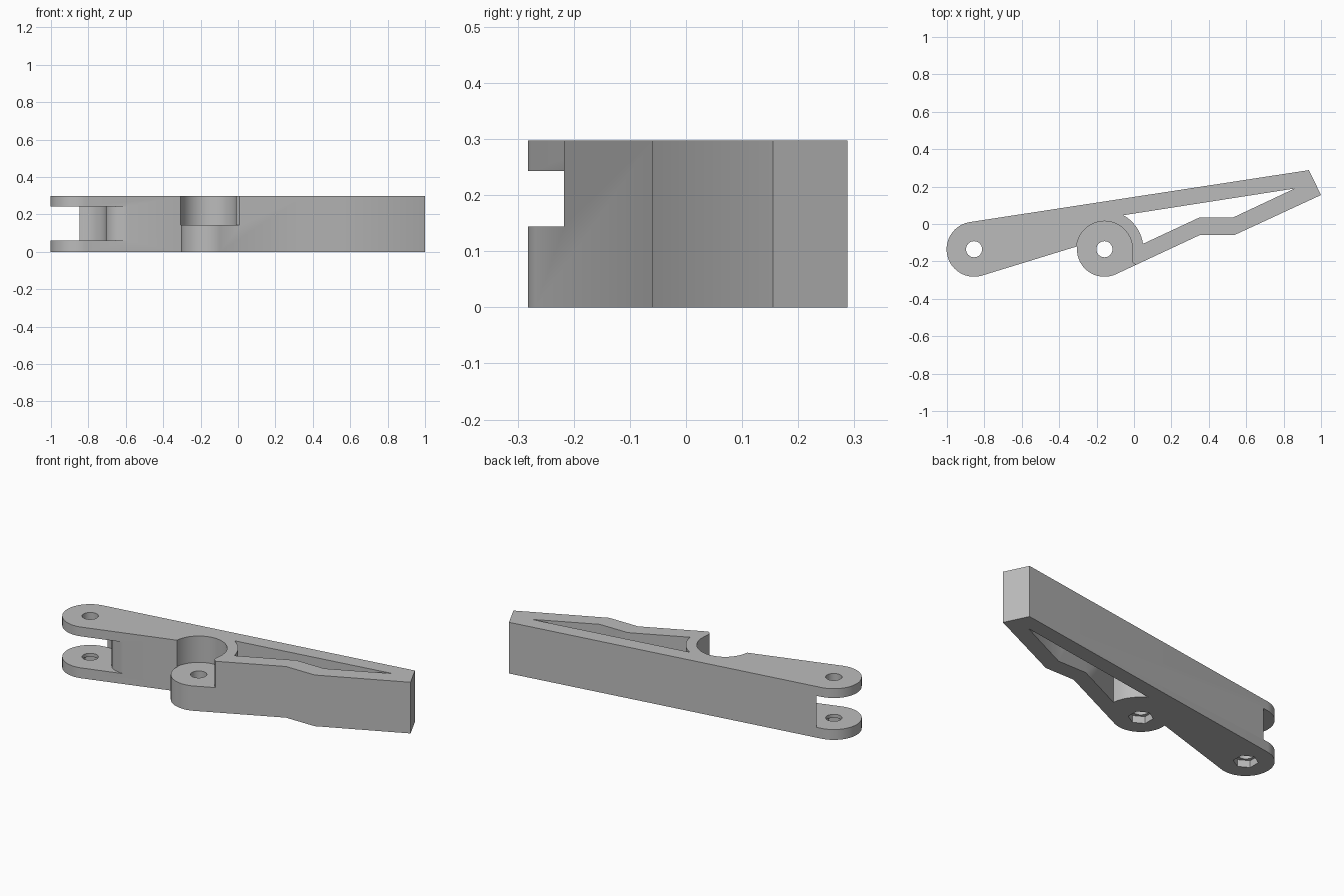
import bpy
import bmesh
from math import cos, sin, radians

if "Cube" in bpy.data.objects:
    bpy.data.objects.remove(bpy.data.objects["Cube"], do_unlink=True)

HEIGHT = 0.297
END_HINGE = (-0.855, -0.135)
MID_HINGE = (-0.158, -0.135)
EYE_RADIUS = 0.147

grey = bpy.data.materials.new("plain grey")
grey.use_nodes = True
grey.diffuse_color = (0.5, 0.5, 0.5, 1)
grey.node_tree.nodes["Principled BSDF"].inputs["Base Color"].default_value = (0.5, 0.5, 0.5, 1)


def arc(center, radius, start, end, steps=32):
    angles = [radians(start + (end - start) * i / steps) for i in range(steps + 1)]
    return [(center[0] + radius * cos(a), center[1] + radius * sin(a)) for a in angles]


def prism(name, outline, bottom, top):
    """Extrude a flat outline upward into a solid."""
    bm = bmesh.new()
    base = bm.faces.new([bm.verts.new((x, y, bottom)) for x, y in outline])
    grown = bmesh.ops.extrude_face_region(bm, geom=[base])["geom"]
    verts = [v for v in grown if isinstance(v, bmesh.types.BMVert)]
    bmesh.ops.translate(bm, verts=verts, vec=(0, 0, top - bottom))
    bmesh.ops.recalc_face_normals(bm, faces=bm.faces)
    mesh = bpy.data.meshes.new(name)
    bm.to_mesh(mesh)
    bm.free()
    mesh.materials.append(grey)
    obj = bpy.data.objects.new(name, mesh)
    bpy.context.collection.objects.link(obj)
    return obj


def cut(target, name, outline, bottom, top):
    """Subtract a prism from the target, then discard the cutter."""
    cutter = prism(name, outline, bottom, top)
    cutter.hide_render = True
    mod = target.modifiers.new(name, 'BOOLEAN')
    mod.operation = 'DIFFERENCE'
    mod.solver = 'EXACT'
    mod.object = cutter
    bpy.context.view_layer.objects.active = target
    bpy.ops.object.modifier_apply(modifier=name)
    bpy.data.objects.remove(cutter, do_unlink=True)


def clearance(center, lip):
    """Round socket open toward the front, ending in a rounded lip."""
    socket = arc(center, 0.15, 0, 180)
    left = socket[-1][0]
    return socket + [(left, -0.4), (lip[-1][0], -0.4)] + lip[::-1]


# Lever body: two round eyes joined by a tapering arm and a kinked strut
outline = arc(END_HINGE, EYE_RADIUS, 98.8, 287.3)
outline += arc(MID_HINGE, EYE_RADIUS, 174, 295)
outline += [(0.35, -0.06), (0.535, -0.06), (1.0, 0.155), (0.935, 0.288)]
body = prism("lever_body", outline, 0, HEIGHT)

# Long open window between arm and strut
window = arc(MID_HINGE, 0.208, 8, 61, 16)
window += [(0.86, 0.19), (0.53, 0.035), (0.35, 0.035)]
cut(body, "window", window, -0.1, 0.4)

# Fork slot at the end eye
fork_lip = [(-0.70, -0.16), (-0.68, -0.183), (-0.65, -0.2), (-0.61, -0.208), (-0.575, -0.207)]
cut(body, "fork_slot", clearance(END_HINGE, fork_lip), 0.06, 0.243)

# Half-height socket above the middle eye
socket_lip = [(-0.012, -0.185), (-0.010, -0.2), (-0.002, -0.211), (0.008, -0.217), (0.02, -0.217)]
cut(body, "upper_socket", clearance(MID_HINGE, socket_lip), 0.144, 0.4)

# Pin holes with hexagonal nut recesses underneath
for center in (END_HINGE, MID_HINGE):
    cut(body, "pin_hole", arc(center, 0.043, 0, 360 - 360 / 32, 31), -0.1, 0.4)
    cut(body, "nut_recess", arc(center, 0.065, 30, 330, 5), -0.1, 0.04)

bpy.ops.object.select_all(action='DESELECT')
body.select_set(True)
bpy.context.view_layer.objects.active = body
bpy.ops.object.shade_smooth_by_angle(angle=radians(30))
